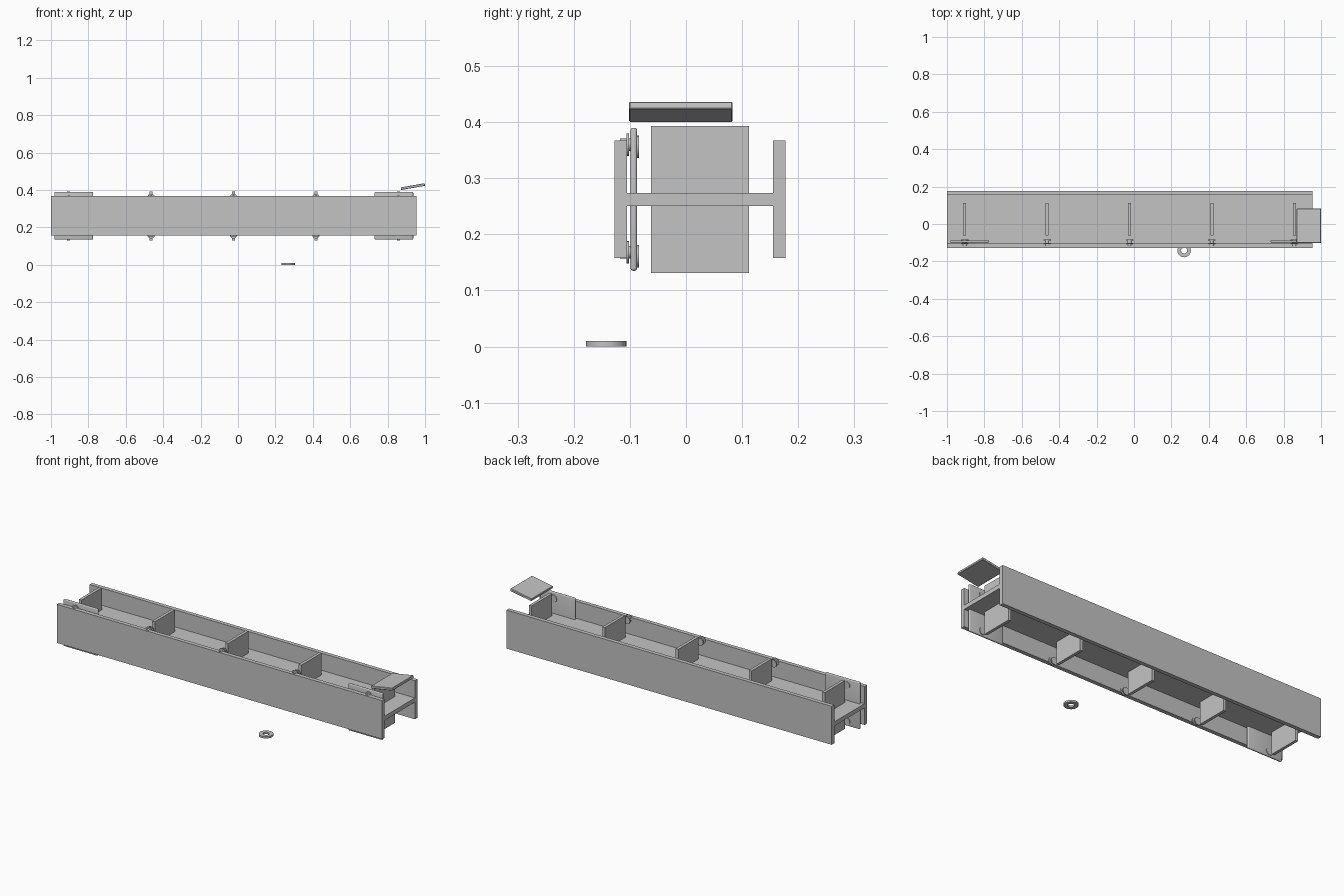
import bpy, bmesh, math
from mathutils import Matrix

cube = bpy.data.objects.get("Cube")
if cube:
    bpy.data.objects.remove(cube, do_unlink=True)

steel = bpy.data.materials.new("grey steel")
steel.use_nodes = True
GREY = (0.55, 0.55, 0.55, 1)
steel.diffuse_color = GREY
steel.node_tree.nodes["Principled BSDF"].inputs["Base Color"].default_value = GREY


def finish(name, bm):
    bmesh.ops.recalc_face_normals(bm, faces=bm.faces)
    mesh = bpy.data.meshes.new(name)
    bm.to_mesh(mesh)
    bm.free()
    mesh.materials.append(steel)
    ob = bpy.data.objects.new(name, mesh)
    bpy.context.collection.objects.link(ob)
    return ob


def box(name, x, y, z, bevel=0, segments=2):
    """Box from (min, max) ranges, with optionally rounded edges."""
    bm = bmesh.new()
    bmesh.ops.create_cube(bm, size=1)
    for v in bm.verts:
        for i, (lo, hi) in enumerate((x, y, z)):
            v.co[i] = (lo + hi) / 2 + v.co[i] * (hi - lo)
    if bevel:
        bmesh.ops.bevel(bm, geom=bm.edges[:], offset=bevel, segments=segments,
                        profile=0.5, affect='EDGES')
    return finish(name, bm)


def add_disc(bm, x, z, radius, y0, y1, sides=20):
    """Closed cylinder lying along y."""
    place = Matrix.Translation((x, (y0 + y1) / 2, z)) @ Matrix.Rotation(math.pi / 2, 4, 'X')
    bmesh.ops.create_cone(bm, cap_ends=True, segments=sides, radius1=radius,
                          radius2=radius, depth=y1 - y0, matrix=place)


# H-section beam, extruded along its length
half = [(-0.127, 0.158), (-0.105, 0.158), (-0.105, 0.251), (0.155, 0.251),
        (0.155, 0.158), (0.177, 0.158)]
outline = half + [(y, 0.525 - z) for y, z in reversed(half)]
bm = bmesh.new()
end = bm.faces.new([bm.verts.new((-1, y, z)) for y, z in outline])
grown = bmesh.ops.extrude_face_region(bm, geom=[end])
bmesh.ops.translate(bm, vec=(1.955, 0, 0),
                    verts=[g for g in grown["geom"] if isinstance(g, bmesh.types.BMVert)])
finish("beam", bm)

# Stiffener plates across the web, each with an upper and a lower bolt
for n in range(5):
    x = -0.905 + n * 0.4405
    box(f"stiffener_{n + 1}", (x - 0.008, x + 0.008), (-0.062, 0.112), (0.131, 0.393))
    for side, z, head_z in (("upper", 0.360, 0.356), ("lower", 0.168, 0.161)):
        bm = bmesh.new()
        add_disc(bm, x, z, 0.011, -0.118, -0.086)
        add_disc(bm, x, z, 0.020, -0.106, -0.102)
        add_disc(bm, x, head_z, 0.020, -0.089, -0.084)
        finish(f"{side}_bolt_{n + 1}", bm)

# Rounded clamp plates inside the front flange, one near each end
for name, x0 in (("right_side_plate", -0.982), ("left_side_plate", 0.730)):
    box(name, (x0, x0 + 0.207), (-0.099, -0.087), (0.135, 0.390), 0.005, 3)

# Tilted cap plate above the left end
cap = box("cap_plate", (-0.065, 0.065), (-0.0925, 0.0925), (-0.007, 0.007), 0.002, 1)
cap.location = (0.935, -0.0095, 0.4185)
cap.rotation_euler.y = -math.radians(10)

# Loose washer on the ground: a square ring section spun round
bm = bmesh.new()
section = [bm.verts.new((r, 0, z)) for r, z in ((0.016, 0), (0.036, 0), (0.036, 0.01), (0.016, 0.01))]
edges = [bm.edges.new((section[i], section[(i + 1) % 4])) for i in range(4)]
bmesh.ops.spin(bm, geom=section + edges, cent=(0, 0, 0), axis=(0, 0, 1),
               angle=math.tau, steps=24, use_duplicate=False)
bmesh.ops.remove_doubles(bm, verts=bm.verts, dist=0.0001)
washer = finish("washer", bm)
washer.location = (0.268, -0.142, 0)

# Smooth the round parts, keeping their edges sharp
for ob in bpy.context.scene.objects:
    ob.select_set(any(k in ob.name for k in ("bolt", "washer", "side_plate")))
bpy.context.view_layer.objects.active = washer
bpy.ops.object.shade_smooth_by_angle(angle=math.radians(35))
